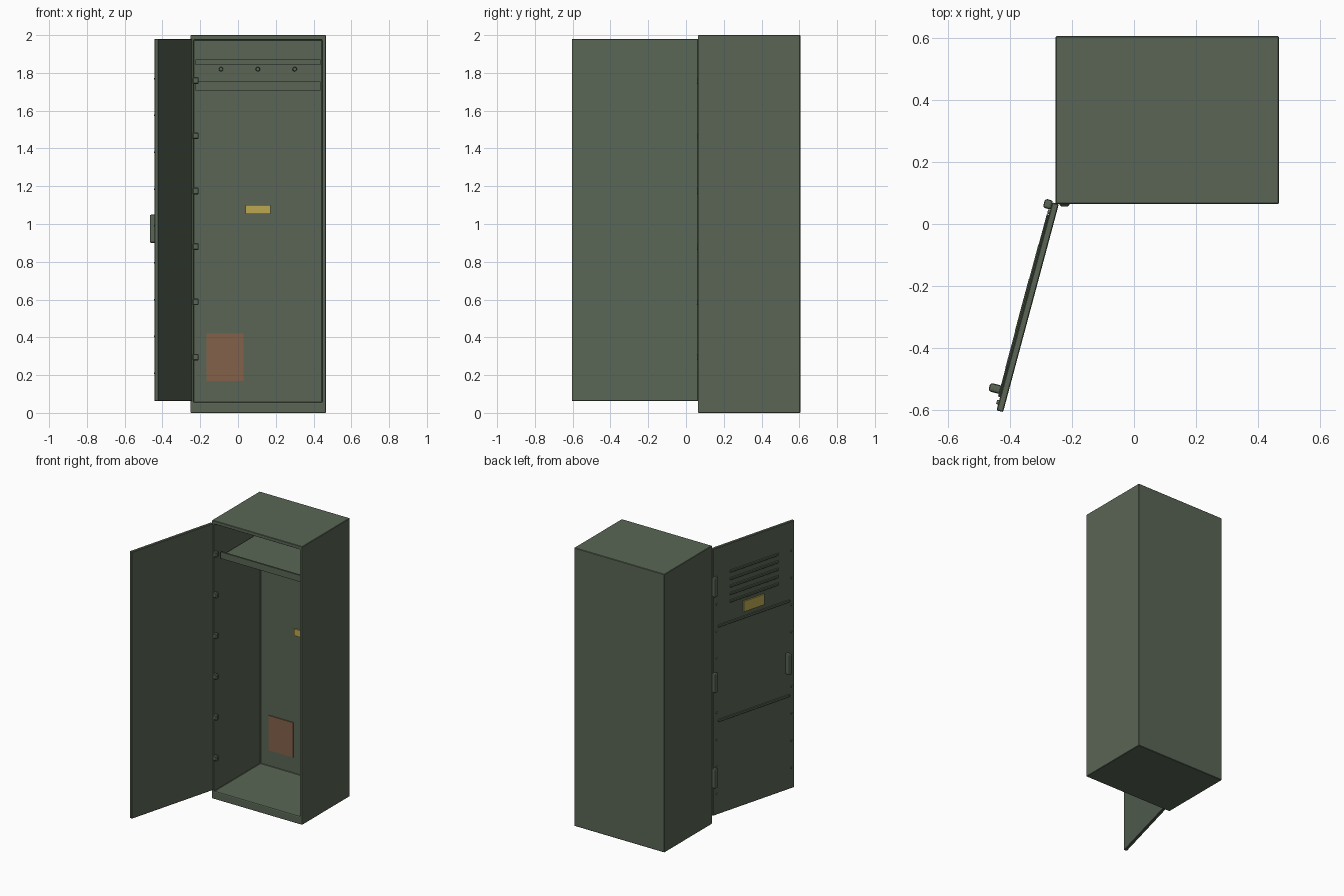
import bpy, bmesh
from math import radians
from mathutils import Matrix, Vector

if "Cube" in bpy.data.objects:
    bpy.data.objects.remove(bpy.data.objects["Cube"])


def material(name, rgb):
    m = bpy.data.materials.new(name)
    m.use_nodes = True
    m.diffuse_color = (*rgb, 1)
    m.node_tree.nodes["Principled BSDF"].inputs["Base Color"].default_value = (*rgb, 1)
    return m


GREEN = material("olive green", (0.10, 0.13, 0.09))
YELLOW = material("label yellow", (0.50, 0.39, 0.08))
BROWN = material("paper brown", (0.23, 0.12, 0.07))
WORLD = Matrix.Identity(4)


def finish(name, bm, mat, frame=WORLD, bevel=0.0, segments=1):
    bmesh.ops.recalc_face_normals(bm, faces=bm.faces)
    mesh = bpy.data.meshes.new(name)
    bm.to_mesh(mesh)
    bm.free()
    mesh.materials.append(mat)
    ob = bpy.data.objects.new(name, mesh)
    ob.matrix_world = frame
    bpy.context.collection.objects.link(ob)
    if bevel:
        mod = ob.modifiers.new("soft edges", "BEVEL")
        mod.width, mod.segments = bevel, segments
    return ob


def box(name, x, y, z, mat=GREEN, frame=WORLD, bevel=0.0, segments=1):
    """Box from (min, max) pairs along each axis."""
    bm = bmesh.new()
    bmesh.ops.create_cube(bm, size=1)
    for v in bm.verts:
        v.co = [r[0] if c < 0 else r[1] for c, r in zip(v.co, (x, y, z))]
    return finish(name, bm, mat, frame, bevel, segments)


def peg(name, x, y, z, radius, length, frame=WORLD):
    """Round peg whose axis runs along local y."""
    bm = bmesh.new()
    bmesh.ops.create_cone(bm, cap_ends=True, segments=12, radius1=radius,
                          radius2=radius * 0.8, depth=length,
                          matrix=Matrix.Translation((x, y, z)) @ Matrix.Rotation(radians(90), 4, "X"))
    return finish(name, bm, GREEN, frame)


# Cabinet: a block whose front is inset and pushed in to form the interior
X0, X1, Y0, Y1 = -0.252, 0.466, 0.064, 0.605
IX0, IX1, IZ0, IZ1, BACK = -0.235, 0.446, 0.055, 1.975, 0.59
bm = bmesh.new()
bmesh.ops.create_cube(bm, size=1)
for v in bm.verts:
    v.co = (X0 if v.co.x < 0 else X1, Y0 if v.co.y < 0 else Y1, 0 if v.co.z < 0 else 2)
front = min(bm.faces, key=lambda f: f.calc_center_median().y)
bmesh.ops.inset_region(bm, faces=[front], thickness=0.02)
mid = front.calc_center_median()
for v in front.verts:
    v.co.x = IX0 if v.co.x < mid.x else IX1
    v.co.z = IZ0 if v.co.z < mid.z else IZ1
inner = bmesh.ops.extrude_face_region(bm, geom=[front])["geom"]
for v in (g for g in inner if isinstance(g, bmesh.types.BMVert)):
    v.co.y = BACK
if front.is_valid:
    bm.faces.remove(front)
finish("cabinet", bm, GREEN, bevel=0.003)

# Shelf with a raised front lip, and a peg rail on the back wall
SPAN = (-0.225, 0.436)
box("shelf", SPAN, (0.135, BACK), (1.712, 1.725))
box("shelf_lip", SPAN, (0.125, 0.137), (1.708, 1.755))
box("peg_rail", SPAN, (0.575, BACK), (1.842, 1.87))
for i in range(3):
    peg(f"coat_peg_{i + 1}", -0.09 + 0.195 * i, 0.575, 1.82, 0.012, 0.03)

# Label and paper on the back wall
box("inner_label", (0.04, 0.172), (0.578, BACK), (1.052, 1.1), YELLOW)
box("paper_sheet", (-0.167, 0.03), (0.584, BACK), (0.17, 0.42), BROWN)

# Small tabs on the hinge side of the frame
for i in range(6):
    z = 0.295 + 0.293 * i
    box(f"frame_tab_{i + 1}", (-0.24, -0.208), (0.057, 0.085), (z - 0.018, z + 0.018), bevel=0.005)

# Door frame of reference: x runs from hinge to free edge, -y points outward
DOOR = Matrix.Translation((-0.242, 0.064, 0)) @ Matrix.Rotation(radians(-105), 4, "Z")
WIDTH, FACE = 0.693, -0.022
box("door", (0, WIDTH), (FACE, 0), (0.062, 1.98), frame=DOOR, bevel=0.003)

# Vent louvres
for i in range(5):
    z = 1.565 + 0.0535 * i
    box(f"louvre_{i + 1}", (0.14, 0.556), (FACE - 0.008, FACE), (z - 0.01, z + 0.01),
        frame=DOOR, bevel=0.004)

# Stiffening ribs and door label
for name, z in (("upper_rib", 1.415), ("lower_rib", 0.735)):
    box(name, (0.04, 0.65), (FACE - 0.007, FACE), (z - 0.01, z + 0.01), frame=DOOR, bevel=0.003)
box("door_label", (0.257, 0.43), (FACE - 0.009, FACE), (1.455, 1.53), YELLOW, DOOR)

# Hinges
for i in range(3):
    z = 0.335 + 0.687 * i
    box(f"hinge_{i + 1}", (-0.006, 0.024), (FACE - 0.025, FACE + 0.002), (z - 0.07, z + 0.07),
        frame=DOOR, bevel=0.008, segments=2)

# Handle
box("handle", (0.612, 0.64), (FACE - 0.042, FACE), (0.9, 1.05), frame=DOOR, bevel=0.009, segments=2)

# Rivets down both edges
for side, x in (("hinge", 0.032), ("free", 0.667)):
    for i in range(9):
        peg(f"{side}_rivet_{i + 1}", x, FACE - 0.002, 0.21 + 0.195 * i, 0.008, 0.009, DOOR)
